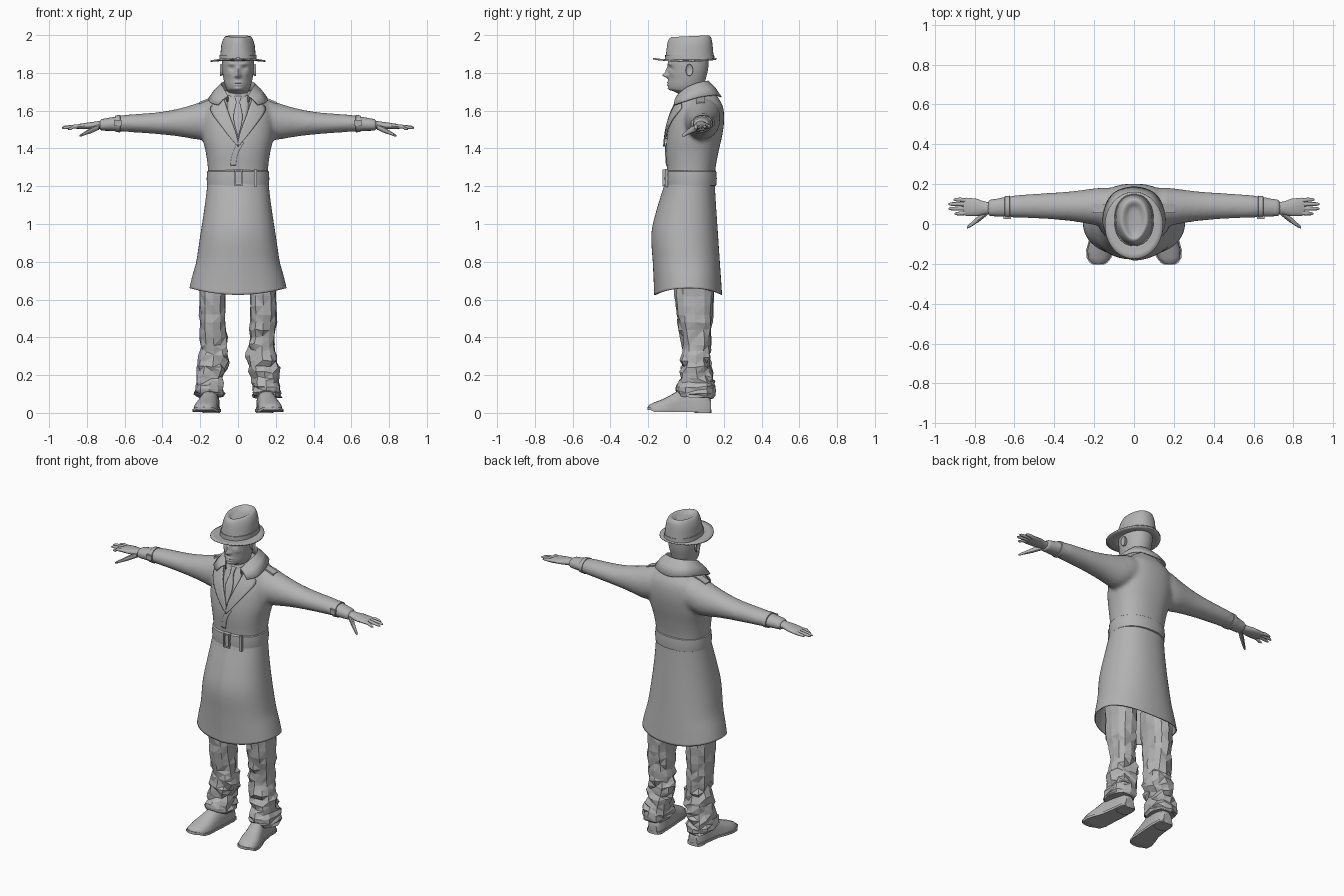
import bpy, bmesh, math, random
from mathutils import Vector

random.seed(4)
grey = bpy.data.materials.new("plain_grey")
grey.diffuse_color = (0.45, 0.45, 0.45, 1)


def finish(name, bm, angle=40, thick=0):
    bmesh.ops.recalc_face_normals(bm, faces=bm.faces)
    me = bpy.data.meshes.new(name)
    bm.to_mesh(me)
    bm.free()
    me.materials.append(grey)
    if angle:
        me.shade_smooth()
        me.set_sharp_from_angle(angle=math.radians(angle))
    ob = bpy.data.objects.new(name, me)
    bpy.context.collection.objects.link(ob)
    if thick:
        m = ob.modifiers.new("thickness", 'SOLIDIFY')
        m.thickness, m.offset = thick, 0
    return ob


def loft_into(bm, rings, caps=True, closed=True):
    vs = [[bm.verts.new(p) for p in r] for r in rings]
    n = len(vs[0])
    for a, b in zip(vs, vs[1:]):
        for i in range(n if closed else n - 1):
            j = (i + 1) % n
            bm.faces.new((a[i], a[j], b[j], b[i]))
    if caps:
        bm.faces.new(vs[0])
        bm.faces.new(vs[-1])


def loft(name, rings, caps=True, closed=True, angle=40, thick=0):
    bm = bmesh.new()
    loft_into(bm, rings, caps, closed)
    return finish(name, bm, angle, thick)


def oval(n, p=2):
    for i in range(n):
        t = 2 * math.pi * i / n
        c, s = math.cos(t), math.sin(t)
        yield math.copysign(abs(c) ** (2 / p), c), math.copysign(abs(s) ** (2 / p), s)


def zring(z, yf, yb, hw, n=40, p=2.2, cx=0):
    return [Vector((cx + hw * c, (yf + yb) / 2 + (yb - yf) / 2 * s, z)) for c, s in oval(n, p)]


def xring(x, y, z, ry, rz, side=1, n=20):
    return [Vector((side * x, y + ry * c, z + rz * s)) for c, s in oval(n)]


def smooth_rows(rows, k):
    """Catmull-Rom through the rows, k steps per span."""
    out = []
    for i in range(len(rows) - 1):
        a, b = rows[max(i - 1, 0)], rows[i]
        c, d = rows[i + 1], rows[min(i + 2, len(rows) - 1)]
        for j in range(k):
            t = j / k
            out.append([q + .5 * t * (r - p + t * (2 * p - 5 * q + 4 * r - s + t * (3 * (q - r) + s - p)))
                        for p, q, r, s in zip(a, b, c, d)])
    return out + [list(rows[-1])]


def box(name, x, y, z):
    return loft(name, [[(x[0], y[0], h), (x[1], y[0], h), (x[1], y[1], h), (x[0], y[1], h)] for h in z])


# Upper coat with sleeves, fused into one soft surface
TORSO = [(1.22, -.10, .15, .155), (1.3, -.102, .157, .16), (1.38, -.107, .172, .171), (1.45, -.103, .188, .187),
         (1.52, -.092, .2, .192), (1.58, -.075, .202, .188), (1.63, -.053, .193, .168), (1.67, -.035, .17, .12),
         (1.71, -.02, .145, .07)]
ARM = [(0, .075, 1.54, .1, .1), (.13, .083, 1.56, .1, .105), (.2, .087, 1.545, .092, .1), (.3, .089, 1.538, .077, .077),
       (.4, .09, 1.534, .068, .061), (.5, .09, 1.533, .062, .052), (.6, .088, 1.533, .056, .045),
       (.68, .083, 1.528, .048, .036), (.735, .079, 1.524, .043, .032)]
bm = bmesh.new()
loft_into(bm, [zring(*r, p=2.3) for r in smooth_rows(TORSO, 3)])
for s in (-1, 1):
    loft_into(bm, [xring(*r, side=s) for r in smooth_rows(ARM, 3)])
coat = finish("coat_upper", bm, 180)
m = coat.modifiers.new("fuse", 'REMESH')
m.mode, m.voxel_size, m.use_smooth_shade = 'VOXEL', .011, True
m = coat.modifiers.new("soften", 'SMOOTH')
m.factor, m.iterations = .5, 8

# Coat skirt with raised hem at the sides and an overlapping front edge
SKIRT = [(1.25, -.1, .15, .155), (1.2, -.108, .15, .16), (1.08, -.145, .157, .175), (.95, -.174, .166, .195),
         (.8, -.167, .176, .218), (.7, -.162, .183, .24), (.625, -.16, .188, .254)]
rings = []
for i, r in enumerate(smooth_rows(SKIRT, 4)):
    ring = zring(*r, n=72, p=2.25)
    for v in ring:
        if v.y < 0 and -.001 < v.x < .09:
            v.y -= .006 * (1 - max(v.x, 0) / .09)
        v.z += .035 * (v.x / r[3]) ** 2 * max(0, (.8 - r[0]) / .175)
    rings.append(ring)
loft("coat_skirt", rings, caps=False, angle=50, thick=.006)

# Belt with buckle and loop
BELT = [(1.2, 0), (1.205, .009), (1.24, .012), (1.278, .009), (1.285, 0)]
loft("belt", [zring(z, -.102 - o, .151 + o, .154 + o, 48) for z, o in BELT])
for x0, x1, z0, z1 in ((-.018, -.01, 1.2, 1.288), (.017, .025, 1.2, 1.288), (-.01, .017, 1.2, 1.208),
                       (-.01, .017, 1.28, 1.288), (.085, .1, 1.195, 1.29)):
    box("buckle_part", (x0, x1), (-.125 + (.015 if x0 > .05 else 0), -.095), (z0, z1))

# Front panels laid onto the coat
bpy.context.view_layer.update()
body = coat.evaluated_get(bpy.context.evaluated_depsgraph_get())


def panel(name, left, right, lift, thick=.006):
    rows = []
    for a, b in zip(smooth_rows(left, 5), smooth_rows(right, 5)):
        row = []
        for i in range(7):
            x, z = (p + (q - p) * i / 6 for p, q in zip(a, b))
            hit, loc, _, _ = body.ray_cast((x, -1, z), (0, 1, 0))
            row.append((x, (loc.y if hit else 0) - lift, z))
        rows.append(row)
    return loft(name, rows, caps=False, closed=False, thick=thick)


panel("shirt_front", [(-.06, 1.68), (-.05, 1.58), (-.004, 1.45)], [(.06, 1.68), (.05, 1.58), (.004, 1.45)], .003, .004)
panel("tie", [(-.018, 1.675), (-.011, 1.64), (-.024, 1.56), (0, 1.46)],
      [(.018, 1.675), (.011, 1.64), (.024, 1.56), (.002, 1.46)], .01, .008)
for s in (-1, 1):
    panel("lapel", [(s * .075, 1.665), (s * .05, 1.59), (s * .01, 1.48), (s * -.002, 1.415)],
          [(s * .1, 1.65), (s * .145, 1.605), (s * .075, 1.5), (s * .002, 1.41)], .011, .009)
panel("front_overlap", [(.0, 1.43), (-.028, 1.375), (-.04, 1.31)], [(.03, 1.43), (.0, 1.375), (-.012, 1.31)], .002, .005)

# Turned-up collar around the neck
COLLAR = [(.055, -.05, 1.675, .105, -.062, 1.63), (.078, -.005, 1.715, .15, -.02, 1.645),
          (.09, .05, 1.74, .148, .07, 1.672), (.065, .1, 1.752, .1, .155, 1.682), (0, .12, 1.755, 0, .185, 1.672)]
COLLAR += [(-a, b, c, -d, e, f) for a, b, c, d, e, f in COLLAR[-2::-1]]
strip = smooth_rows(COLLAR, 4)
loft("coat_collar", [[Vector(r[3:]), (Vector(r[3:]) + Vector(r[:3])) / 2 + Vector((0, 0, .006)), Vector(r[:3]),
                      Vector(r[:3]) * .93 + Vector((0, .004, .07))] for r in strip],
     caps=False, closed=False, thick=.008)
loft("shirt_collar", [zring(1.64, -.045, .11, .07), zring(1.685, -.044, .1, .066), zring(1.71, -.025, .1, .063)])

# Head with modelled face; bumps are x, z, width, height, amount
HEAD = [(1.62, -.03, .1, .06), (1.68, -.036, .088, .057), (1.7, -.06, .088, .056), (1.712, -.088, .09, .06),
        (1.735, -.095, .095, .069), (1.77, -.094, .105, .077), (1.81, -.094, .115, .083), (1.85, -.096, .12, .085),
        (1.89, -.095, .12, .083)]
BUMPS = [(0, 1.787, .012, .012, .028), (0, 1.81, .009, .02, .014), (0, 1.747, .022, .006, .007),
         (0, 1.736, .018, .004, .005), (0, 1.716, .018, .008, .005), (0, 1.742, .022, .002, -.006)]
for s in (-.034, .034):
    BUMPS += [(s, 1.826, .013, .009, -.012), (s, 1.847, .02, .005, .006), (s, 1.826, .006, .004, .005),
              (s * .4, 1.782, .006, .006, .008), (s * 1.4, 1.795, .015, .012, .004)]
rings = []
for z, yf, yb, hw in smooth_rows(HEAD, 8):
    ring = zring(z, yf, yb, hw, 80, 2.1)
    for v in ring:
        front = max(0, -(v.y - (yf + yb) / 2) / ((yb - yf) / 2))
        v.x *= 1 - .22 * front * front * min(1, max(0, (1.86 - z) / .1))
        if front > .2:
            v.y -= sum(a * math.exp(-((v.x - x) / w) ** 2 - ((z - h) / t) ** 2) for x, h, w, t, a in BUMPS)
    rings.append(ring)
loft("head", rings, angle=60)
for s in (-1, 1):
    loft("ear", [[Vector((s * x, .018 + (h - 1.815) * .25 + r * .62 * c, 1.815 + r * d)) for c, d in oval(16)]
                 for x, r, h in ((.076, .024, 1.815), (.09, .032, 1.815), (.096, .03, 1.815), (.09, .019, 1.815))])

# Hat: crown with pinched, dented top, band and curled brim
CROWN = [(1.868, -.108, .148, .096), (1.9, -.106, .145, .093), (1.95, -.1, .14, .088), (1.98, -.093, .134, .078),
         (1.995, -.08, .122, .066), (1.993, -.068, .105, .052), (1.978, -.045, .08, .03), (1.975, -.01, .03, .006)]
rings = [zring(*r) for r in smooth_rows(CROWN, 3)]
for ring in rings:
    for v in ring:
        up = max(0, (v.z - 1.88) / .12)
        v.x *= 1 - .3 * up * max(0, -v.y / .1)
        v.z += .05 * up * v.y - .003 * up
loft("hat_crown", rings, angle=60)
loft("hat_band", [zring(1.868, -.111, .151, .099), zring(1.896, -.11, .149, .097)])
rings = []
for f in (.55, .7, .85, 1):
    ring = zring(1.868, -.005 - .17 * f, -.005 + .166 * f, .146 * f, 48, 2)
    for v in ring:
        v.z += .012 * (f - .55) / .45 * ((v.y / .16) ** 2 - .5)
    rings.append(ring)
loft("hat_brim", rings, caps=False, thick=.008)

FINGERS = [(.052, .9, 1.505), (.077, .93, 1.51), (.1, .932, 1.513), (.122, .905, 1.515)]
LEG = [(.76, -.065, .14, .075, .13), (.62, -.062, .145, .073, .133), (.52, -.05, .142, .072, .135),
       (.44, -.035, .135, .07, .132), (.36, -.02, .128, .072, .128), (.3, -.022, .13, .082, .128),
       (.24, -.03, .135, .08, .136), (.19, -.025, .145, .074, .143), (.14, -.045, .152, .078, .15),
       (.105, -.05, .155, .08, .153), (.085, -.035, .152, .076, .153)]
SHOE = [(.132, .14, .03, .07), (.115, .14, .042, .1), (.05, .142, .046, .13), (-.03, .15, .05, .125), (-.08, .162, .058, .095),
        (-.13, .17, .064, .07), (-.17, .176, .056, .055), (-.195, .178, .038, .042), (-.204, .179, .02, .03)]
for s in (-1, 1):
    # Cuff strap and hand
    loft("cuff_strap", [xring(x, .086, 1.531, .052 + o, .042 + o, s, 24) for x, o in
                        ((.622, -.006), (.624, .004), (.648, .002), (.65, -.006))])
    box("cuff_buckle", sorted((s * .618, s * .654)), (.026, .045), (1.52, 1.55))
    loft("palm", [xring(*r, side=s) for r in ((.71, .08, 1.525, .03, .024), (.75, .08, 1.523, .032, .02),
         (.79, .083, 1.52, .044, .018), (.84, .086, 1.516, .046, .014), (.855, .087, 1.514, .042, .01))])
    for y, tip, z in FINGERS:
        loft("finger", [xring(.83, y * .8 + .017, 1.515, .011, .011, s, 10), xring(.87, y, 1.516, .0105, .01, s, 10),
                        xring(tip - .015, y, z, .009, .008, s, 10), xring(tip, y, z - .003, .004, .004, s, 10)])
    loft("thumb", [xring(*r, side=s, n=10) for r in ((.735, .06, 1.515, .015, .016), (.775, .03, 1.497, .017, .016),
         (.81, .002, 1.48, .012, .01), (.83, -.012, 1.47, .009, .008), (.838, -.018, 1.466, .004, .004))])
    # Shoulder strap
    loft("shoulder_strap", [[(s * x, y, z + h) for y, h in ((.055, 0), (.055, .016), (.1, .016), (.1, 0))]
                            for x, z in ((.11, 1.66), (.16, 1.648), (.205, 1.63))])
    # Creased, faceted trouser leg
    rings = []
    for k, (z, yf, yb, hw, cx) in enumerate(smooth_rows(LEG, 2)):
        ring = zring(z, yf, yb, hw, 12, 2.4, s * cx)
        amt = .005 + .009 * max(0, 1 - abs(z - .24) / .25)
        for i, v in enumerate(ring):
            grow = random.uniform(-1.3, .9) * amt
            v += Vector((v.x - s * cx, v.y - (yf + yb) / 2, 0)).normalized() * grow
            v.z += random.uniform(-1, 1) * amt * .8 + (-.1 * (v.y - .05) if z < .12 else 0)
        rings.append(ring)
    bm = bmesh.new()
    loft_into(bm, rings)
    bmesh.ops.triangulate(bm, faces=[f for f in bm.faces if len(f.verts) == 4], quad_method='SHORT_EDGE')
    finish("trouser_leg", bm, 0)
    # Shoe, sole and heel
    loft("shoe", [[Vector((s * cx + w * c, y, .016 + (h - .016) * max(0, d) ** .9)) for c, d in oval(20, 2.3)]
                  for y, cx, w, h in SHOE], angle=35)
    loft("sole", [[(s * cx + (w + .006) * e, y, z + (.012 if y < -.18 else 0)) for e, z in
                   ((-1, .006), (1, .006), (1, .02), (-1, .02))] for y, cx, w, h in SHOE])
    loft("heel", [zring(z, .045, .134, .046, 16, 2.8, s * .141) for z in (0, .018)])
